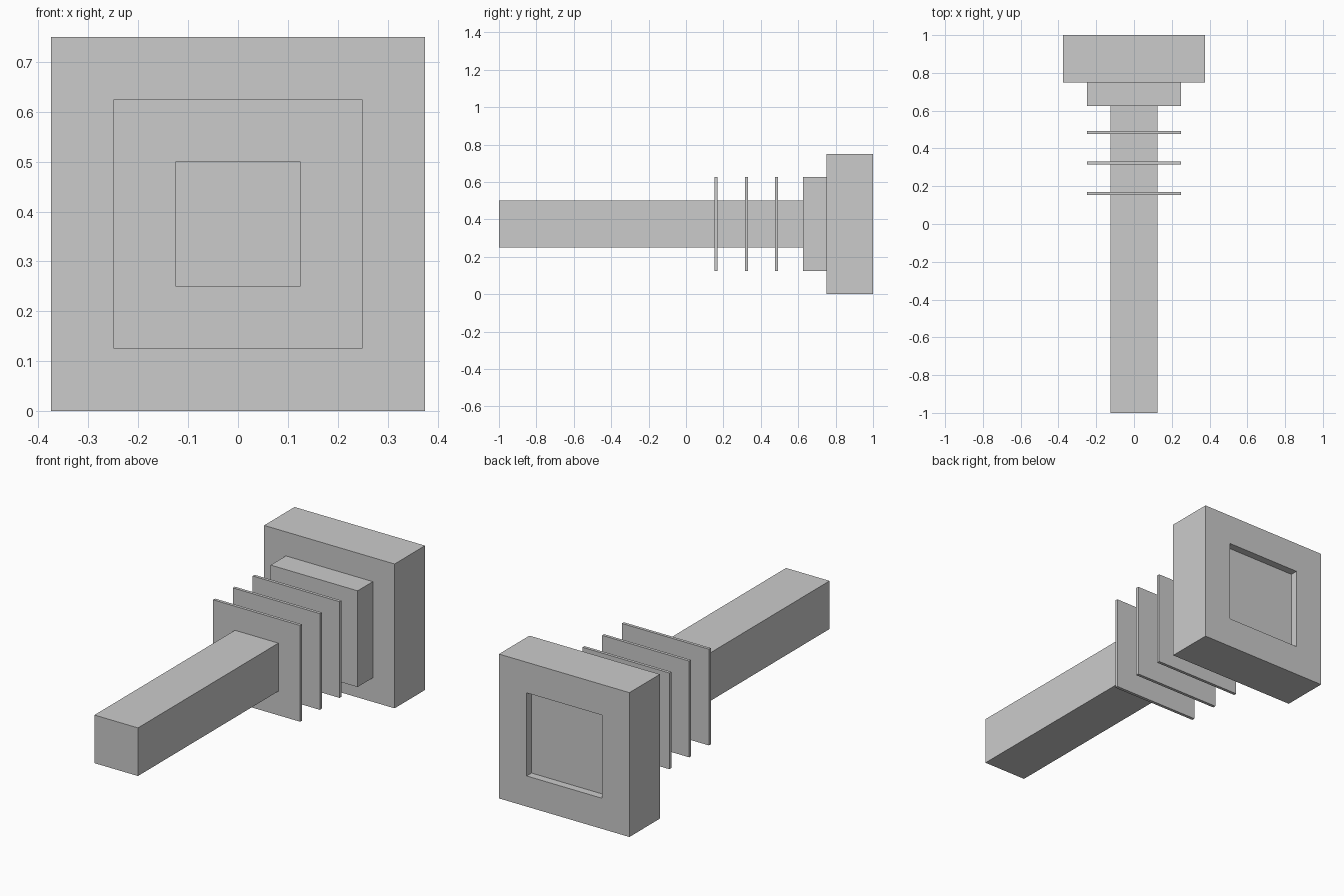
import bpy, bmesh
from mathutils import Vector

if "Cube" in bpy.data.objects:
    bpy.data.objects.remove(bpy.data.objects["Cube"])

AXIS_Z = 0.375  # height of the shared centre line


def block(name, width, y0, y1):
    """Square block centred on the shaft axis, spanning y0..y1."""
    bm = bmesh.new()
    bmesh.ops.create_cube(bm, size=1)
    bmesh.ops.scale(bm, vec=(width, y1 - y0, width), verts=bm.verts)
    bmesh.ops.translate(bm, vec=(0, (y0 + y1) / 2, AXIS_Z), verts=bm.verts)
    mesh = bpy.data.meshes.new(name)
    bm.to_mesh(mesh)
    bm.free()
    obj = bpy.data.objects.new(name, mesh)
    bpy.context.collection.objects.link(obj)
    return obj


# Long square shaft and the collar joining it to the head
block("shaft", 0.25, -1.0, 0.625)
block("collar", 0.5, 0.625, 0.75)

# Three thin fins around the shaft
for i in range(3):
    y = 0.161 + i * 0.162
    block(f"fin_{i + 1}", 0.5, y - 0.008, y + 0.008)

# Head block with a shallow square recess in its back face
head = block("head", 0.75, 0.75, 1.0)
bm = bmesh.new()
bm.from_mesh(head.data)
bm.normal_update()
back = max(bm.faces, key=lambda f: f.calc_center_median().y)
bmesh.ops.inset_region(bm, faces=[back], thickness=0.225)
floor = bmesh.ops.extrude_discrete_faces(bm, faces=[back])["faces"][0]
bmesh.ops.translate(bm, vec=Vector((0, -0.04, 0)), verts=floor.verts)
bmesh.ops.recalc_face_normals(bm, faces=bm.faces)
bm.to_mesh(head.data)
bm.free()
